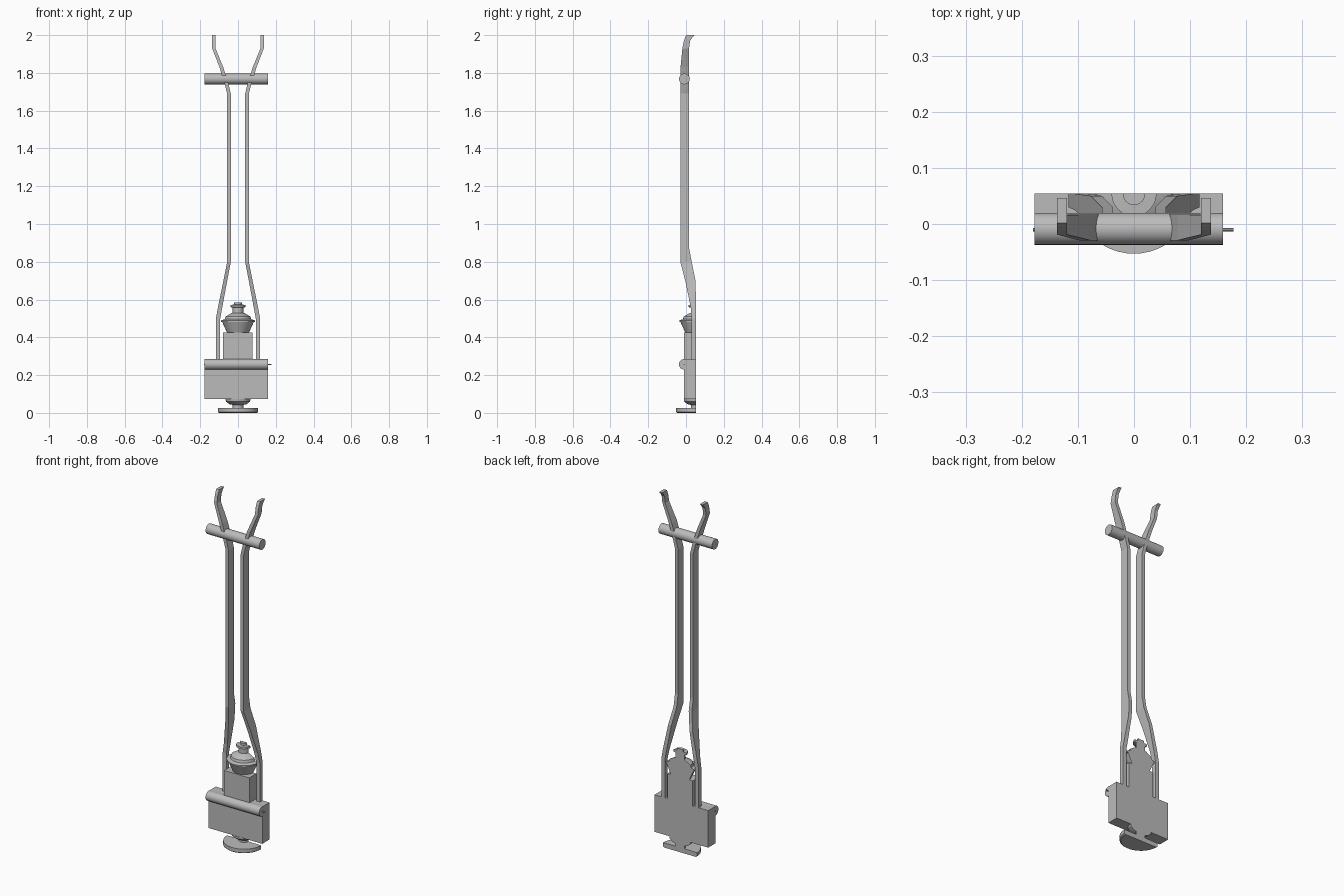
import bpy, bmesh, math
from mathutils import Matrix

old = bpy.data.objects.get("Cube")
if old:
    bpy.data.objects.remove(old, do_unlink=True)

grey = bpy.data.materials.new("plain grey")
grey.use_nodes = True
colour = (0.5, 0.5, 0.5, 1)
grey.diffuse_color = colour
grey.node_tree.nodes["Principled BSDF"].inputs["Base Color"].default_value = colour

BACK = 0.054             # flat back plane, also the axis of the turned parts
LEFT, RIGHT = 0.159, -0.177


def finish(bm, name, smooth=False):
    bmesh.ops.recalc_face_normals(bm, faces=bm.faces)
    mesh = bpy.data.meshes.new(name)
    bm.to_mesh(mesh)
    bm.free()
    ob = bpy.data.objects.new(name, mesh)
    bpy.context.collection.objects.link(ob)
    mesh.materials.append(grey)
    if smooth:
        bpy.ops.object.select_all(action='DESELECT')
        ob.select_set(True)
        bpy.context.view_layer.objects.active = ob
        bpy.ops.object.shade_smooth_by_angle(angle=math.radians(30))
    return ob


def box(name, x0, x1, y0, y1, z0, z1):
    bm = bmesh.new()
    bmesh.ops.create_cube(bm, size=1)
    for v in bm.verts:
        v.co.x = x0 if v.co.x < 0 else x1
        v.co.y = y0 if v.co.y < 0 else y1
        v.co.z = z0 if v.co.z < 0 else z1
    finish(bm, name)


def rod(name, x0, x1, y, z, r, sides=32):
    bm = bmesh.new()
    place = Matrix.Translation(((x0 + x1) / 2, y, z)) @ Matrix.Rotation(math.pi / 2, 4, 'Y')
    bmesh.ops.create_cone(bm, cap_ends=True, segments=sides, radius1=r, radius2=r,
                          depth=x1 - x0, matrix=place)
    finish(bm, name, True)


def half_lathe(name, profile, steps=24):
    """Front half of a turned part, closed by a flat back."""
    bm = bmesh.new()
    rings = []
    for r, z in profile:
        angles = [math.pi * (1 + i / steps) for i in range(steps + 1)]
        rings.append([bm.verts.new((r * math.cos(a), BACK + r * math.sin(a), z))
                      for a in angles])
    for a, b in zip(rings, rings[1:]):
        for i in range(steps):
            bm.faces.new((a[i], a[i + 1], b[i + 1], b[i]))
        bm.faces.new((a[0], b[0], b[-1], a[-1]))
    bm.faces.new(rings[0])
    bm.faces.new(rings[-1])
    finish(bm, name, True)


def arm(name, side, sections):
    """Flat bar lofted through level rectangles: z, outer x, inner x, front y, back y."""
    bm = bmesh.new()
    rings = []
    for z, outer, inner, front, back in sections:
        corners = ((outer, front), (inner, front), (inner, back), (outer, back))
        rings.append([bm.verts.new((side * x, y, z)) for x, y in corners])
    for a, b in zip(rings, rings[1:]):
        for i in range(4):
            j = (i + 1) % 4
            bm.faces.new((a[i], a[j], b[j], b[i]))
    bm.faces.new(rings[0])
    bm.faces.new(rings[-1])
    finish(bm, name)


# Body blocks
box("lower_block", RIGHT, LEFT, -0.01, BACK, 0.073, 0.283)
box("upper_block", -0.08, 0.078, -0.01, BACK, 0.283, 0.425)

# Cross rods and the thin pin
rod("upper_rod", RIGHT, LEFT, -0.0085, 1.768, 0.0285)
rod("lower_rod", RIGHT, LEFT, -0.01, 0.257, 0.0275)
rod("thin_pin", RIGHT - 0.003, 0.177, -0.01, 0.257, 0.003, 6)

# Turned cap and foot
half_lathe("cap", [(0.058, 0.425), (0.083, 0.48), (0.089, 0.482), (0.089, 0.49),
                   (0.07, 0.496), (0.066, 0.51), (0.035, 0.528), (0.028, 0.53),
                   (0.028, 0.557), (0.04, 0.56), (0.04, 0.572), (0.02, 0.573), (0.02, 0.585)])
half_lathe("foot_disc", [(0.1, 0), (0.107, 0.005), (0.107, 0.026), (0.028, 0.027)])
half_lathe("foot_neck", [(0.028, 0.024), (0.028, 0.042), (0.045, 0.046),
                         (0.064, 0.06), (0.066, 0.074)])

# Pair of long tong arms
sections = [
    (0.27, 0.117, 0.094, 0.03, BACK),
    (0.50, 0.117, 0.094, 0.03, BACK),
    (0.56, 0.106, 0.083, 0.025, BACK),
    (0.70, 0.077, 0.057, -0.004, 0.05),
    (0.80, 0.057, 0.038, -0.03, 0.03),
    (0.87, 0.057, 0.038, -0.03, 0.017),
    (1.69, 0.057, 0.038, -0.03, 0.017),
    (1.74, 0.070, 0.050, -0.03, 0.017),
    (1.83, 0.098, 0.078, -0.029, 0.017),
    (1.93, 0.137, 0.119, -0.019, 0.016),
    (1.97, 0.137, 0.119, -0.011, 0.022),
    (1.99, 0.137, 0.119, -0.004, 0.035),
    (2.00, 0.137, 0.119, 0.002, 0.046),
]
arm("left_arm", 1, sections)
arm("right_arm", -1, sections)
